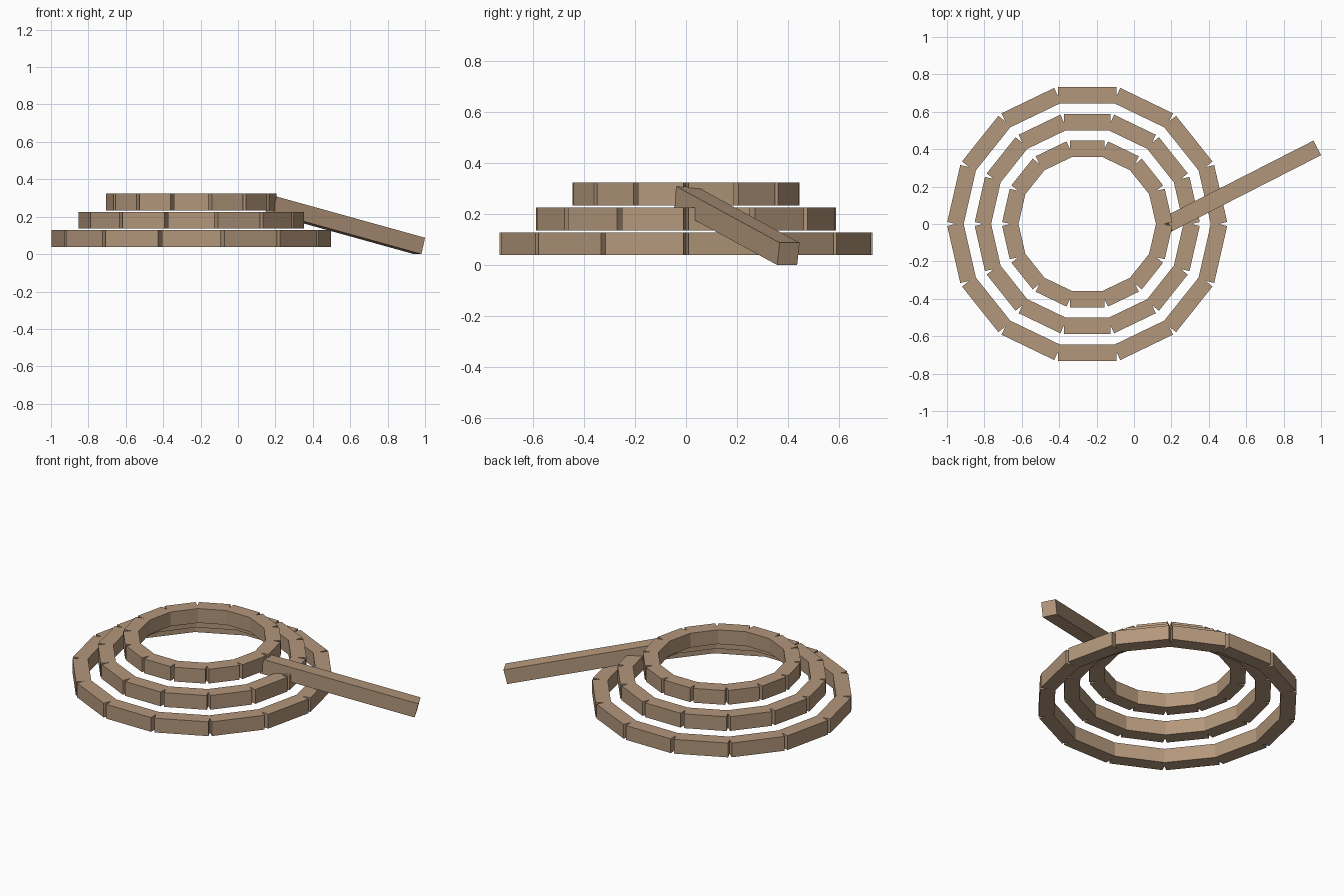
import bpy, bmesh
from math import pi, cos, sin
from mathutils import Matrix, Vector

if "Cube" in bpy.data.objects:
    bpy.data.objects.remove(bpy.data.objects["Cube"])

wood = bpy.data.materials.new("wood")
wood.diffuse_color = (0.45, 0.31, 0.20, 1)
wood.use_nodes = True
wood.node_tree.nodes["Principled BSDF"].inputs["Base Color"].default_value = wood.diffuse_color

CENTRE_X = -0.25
SIDES = 14
WIDTH, HEIGHT = 0.088, 0.09


def add_block(bm, matrix, size):
    scale = Matrix.Diagonal((*size, 1))
    bmesh.ops.create_cube(bm, size=1, matrix=matrix @ scale)


def finish(bm, name):
    mesh = bpy.data.meshes.new(name)
    bm.to_mesh(mesh)
    bm.free()
    mesh.materials.append(wood)
    obj = bpy.data.objects.new(name, mesh)
    bpy.context.collection.objects.link(obj)
    return obj


# Stepped rings of straight blocks, with wedge gaps on the outside of each seam
def block_ring(name, radius, z):
    bm = bmesh.new()
    length = 2 * 0.227 * radius
    for i in range(SIDES):
        a = (i + 0.5) * 2 * pi / SIDES
        place = Matrix.Translation((CENTRE_X + radius * cos(a), radius * sin(a), z))
        add_block(bm, place @ Matrix.Rotation(a, 4, 'Z'), (WIDTH, length, HEIGHT))
    finish(bm, name)


for name, radius, z in (("lower_ring", 0.688, 0.0835),
                        ("middle_ring", 0.545, 0.181),
                        ("upper_ring", 0.402, 0.278)):
    block_ring(name, radius, z)

# Loose beam leaning from the upper ring down to the ground
top_start = Vector((0.186, 0.002, 0.308))
top_end = Vector((0.980, 0.407, 0.0875))
along = (top_end - top_start).normalized()
side = Vector((0, 0, 1)).cross(along).normalized()
up = along.cross(side)
turn = Matrix((along, side, up)).transposed().to_4x4()
middle = (top_start + top_end) / 2 - up * HEIGHT / 2
bm = bmesh.new()
add_block(bm, Matrix.Translation(middle) @ turn,
          ((top_end - top_start).length, WIDTH, HEIGHT))
finish(bm, "leaning_beam")
